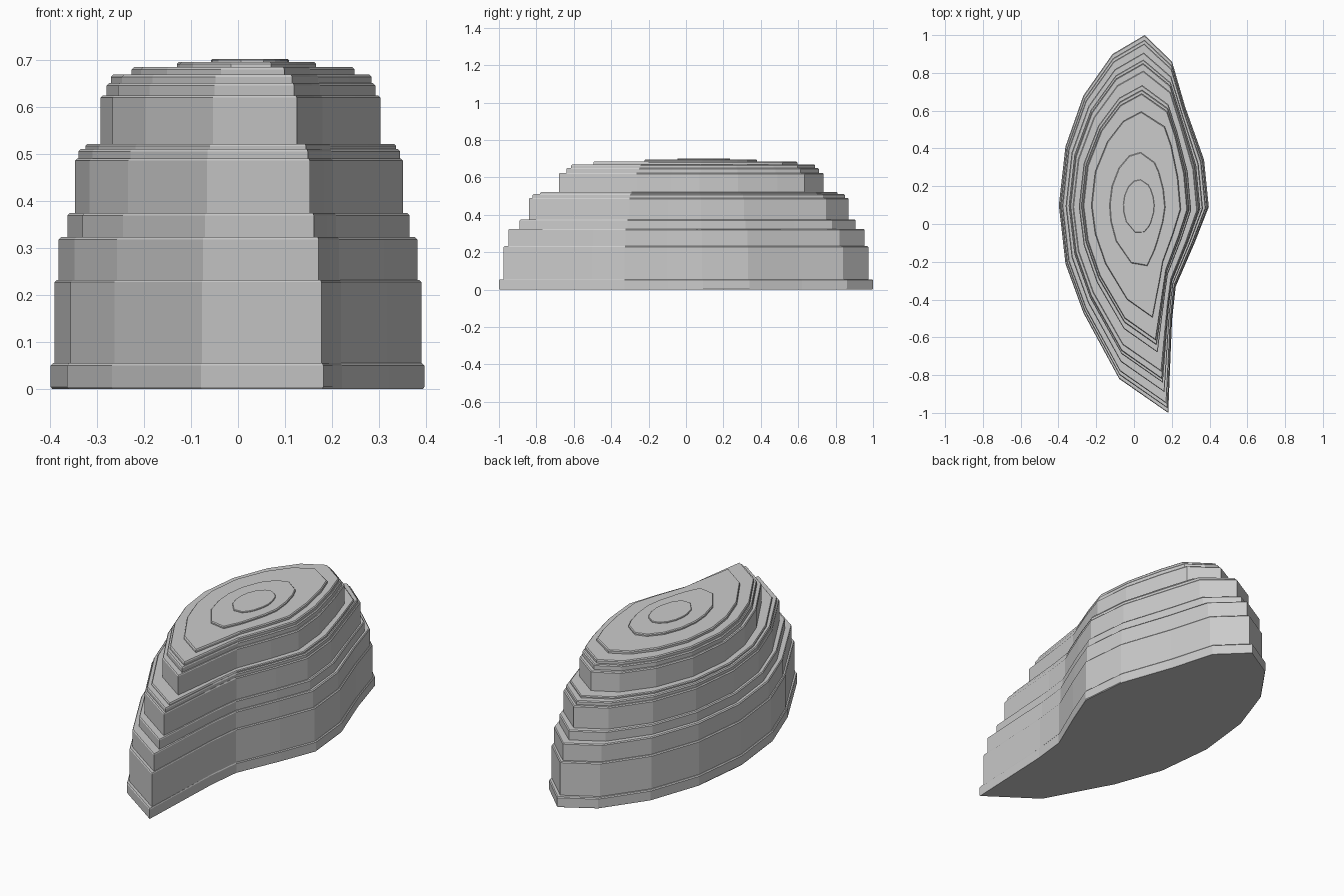
import bpy, bmesh
from math import atan2, cos, sin

if "Cube" in bpy.data.objects:
    bpy.data.objects.remove(bpy.data.objects["Cube"])

# Outline at the foot of the mound and outline of the upper plateau (matching points)
FOOT = [(.055, 1), (.2, .86), (.27, .62), (.37, .34), (.395, .09), (.32, -.1),
        (.22, -.33), (.2, -.51), (.18, -1), (-.08, -.82), (-.27, -.47),
        (-.365, -.21), (-.4, .1), (-.365, .41), (-.27, .68), (-.115, .9)]
PLATEAU = [(.04, .6), (.165, .52), (.2, .42), (.235, .25), (.25, .08), (.21, -.05),
           (.155, -.2), (.14, -.29), (.1, -.495), (-.035, -.4), (-.15, -.21),
           (-.205, -.05), (-.225, .1), (-.205, .28), (-.14, .44), (-.055, .55)]

# Terraces: top height, x range, y range, rounding towards an oval
TERRACES = [
    (.055, -.398, .396, -1, 1, 0),
    (.232, -.39, .39, -.975, .975, 0),
    (.323, -.381, .381, -.95, .955, 0),
    (.374, -.362, .365, -.89, .907, 0),
    (.49, -.346, .351, -.84, .87, 0),
    (.51, -.339, .344, -.82, .85, 0),
    (.521, -.324, .336, -.78, .81, 0),
    (.624, -.292, .303, -.68, .735, 0),
    (.65, -.279, .292, -.64, .71, 0),
    (.668, -.27, .284, -.615, .69, 0),
    (.684, -.226, .248, -.495, .595, 0),
    (.695, -.13, .166, -.222, .38, .6),
    (.701, -.057, .108, -.045, .235, .9),
]
BEVEL = .005


def fit(pts, x0, x1, y0, y1):
    """Stretch an outline to fill the given range."""
    xs, ys = [p[0] for p in pts], [p[1] for p in pts]
    ax, bx, ay, by = min(xs), max(xs), min(ys), max(ys)
    return [(x0 + (x - ax) / (bx - ax) * (x1 - x0),
             y0 + (y - ay) / (by - ay) * (y1 - y0)) for x, y in pts]


def mix(a, b, t):
    return [(p[0] + (q[0] - p[0]) * t, p[1] + (q[1] - p[1]) * t) for p, q in zip(a, b)]


def outline(x0, x1, y0, y1, rounding):
    t = min(1, (1 + y0) / .505)
    pts = mix(fit(FOOT, -1, 1, -1, 1), fit(PLATEAU, -1, 1, -1, 1), t)
    oval = [(cos(atan2(y, x)), sin(atan2(y, x))) for x, y in pts]
    return fit(mix(pts, oval, rounding), x0, x1, y0, y1)


# Stepped mound: stacked rings, each terrace with a small bevelled rim
bm = bmesh.new()
rings = []


def add_ring(pts, z):
    ring = [bm.verts.new((x, y, z)) for x, y in pts]
    if rings:
        last = rings[-1]
        for i in range(len(ring)):
            bm.faces.new((last[i], last[i - 1], ring[i - 1], ring[i]))
    rings.append(ring)


z = 0
for top, x0, x1, y0, y1, rounding in TERRACES:
    b = min(BEVEL, (top - z) * .4)
    wall = outline(x0, x1, y0, y1, rounding)
    rim = fit(wall, x0 + b, x1 - b, y0 + b, y1 - b)
    if z == 0:
        add_ring(fit(wall, x0 + .003, x1 - .003, y0 + .003, y1 - .003), 0)
        add_ring(wall, .004)
    else:
        add_ring(wall, z)
    add_ring(wall, top - b)
    add_ring(rim, top)
    z = top

# Flat underside and summit
bm.faces.new(rings[0])
bm.faces.new(rings[-1])
bmesh.ops.recalc_face_normals(bm, faces=bm.faces)

mesh = bpy.data.meshes.new("stepped_mound")
bm.to_mesh(mesh)
bm.free()
mound = bpy.data.objects.new("stepped_mound", mesh)
bpy.context.collection.objects.link(mound)
